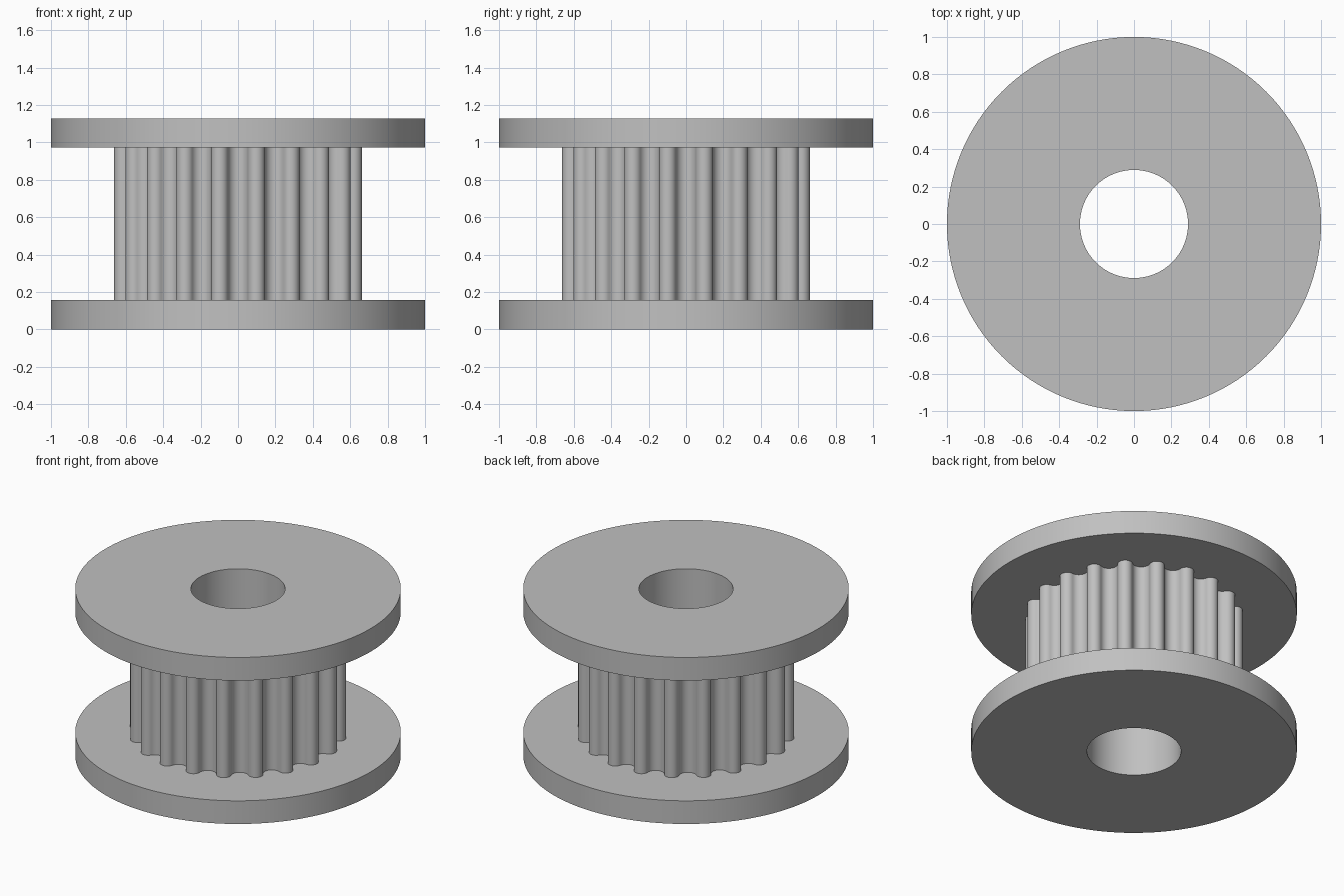
import bpy, bmesh, math
from math import sin, cos, pi, hypot, atan2

if "Cube" in bpy.data.objects:
    bpy.data.objects.remove(bpy.data.objects["Cube"])

TEETH = 20
BORE = 0.289
Z = (0.0, 0.157, 0.972, 1.129)

metal = bpy.data.materials.new("light grey metal")
metal.diffuse_color = (0.53, 0.53, 0.53, 1)
metal.use_nodes = True
metal.node_tree.nodes["Principled BSDF"].inputs["Base Color"].default_value = metal.diffuse_color


def bored_prism(name, outline, z0, z1):
    """Extruded outline with a round bore through it."""
    bm = bmesh.new()
    n = len(outline)
    # the bore follows the outline's angles so that the caps are clean quads
    inner = [(BORE * cos(atan2(y, x)), BORE * sin(atan2(y, x))) for x, y in outline]
    loops = [[bm.verts.new((x, y, z)) for x, y in pts]
             for pts, z in ((outline, z0), (outline, z1), (inner, z1), (inner, z0))]
    for k in range(4):
        a, b = loops[k], loops[(k + 1) % 4]
        for i in range(n):
            j = (i + 1) % n
            bm.faces.new((a[i], a[j], b[j], b[i]))
    bmesh.ops.recalc_face_normals(bm, faces=bm.faces)
    me = bpy.data.meshes.new(name)
    bm.to_mesh(me)
    bm.free()
    me.materials.append(metal)
    ob = bpy.data.objects.new(name, me)
    bpy.context.collection.objects.link(ob)
    bpy.ops.object.select_all(action='DESELECT')
    ob.select_set(True)
    bpy.context.view_layer.objects.active = ob
    bpy.ops.object.shade_smooth_by_angle(angle=math.radians(35))
    return ob


def toothed_outline():
    """Round tooth tips joined tangentially to round grooves, groove on +x."""
    half = pi / TEETH
    tip_r, tip_c, root = 0.046, 0.624, 0.585
    u, v = tip_c * cos(half), tip_c * sin(half)      # tooth tip centre
    d = root - u
    groove_r = (d * d + v * v - tip_r ** 2) / (2 * (tip_r - d))
    gx = root + groove_r                             # groove centre
    t = atan2(v, u - gx)                             # direction groove -> tip
    steps = 8
    side = []
    for i in range(steps + 1):                       # groove arc
        a = pi + (t - pi) * i / steps
        side.append((gx + groove_r * cos(a), groove_r * sin(a)))
    for i in range(1, steps + 1):                    # tip arc
        a = (t - pi) + (half - t + pi) * i / steps
        side.append((u + tip_r * cos(a), v + tip_r * sin(a)))
    # mirror the half pitch, drop the shared end point
    pitch = [(x, -y) for x, y in reversed(side[1:])] + side[:-1]
    out = []
    for k in range(TEETH):
        c, s = cos(2 * half * k), sin(2 * half * k)
        out += [(x * c - y * s, x * s + y * c) for x, y in pitch]
    return out


# flanges
disc = [(cos(2 * pi * i / 128), sin(2 * pi * i / 128)) for i in range(128)]
bored_prism("bottom_flange", disc, Z[0], Z[1])
bored_prism("top_flange", disc, Z[2], Z[3])

# toothed drum between them
bored_prism("toothed_drum", toothed_outline(), Z[1], Z[2])
